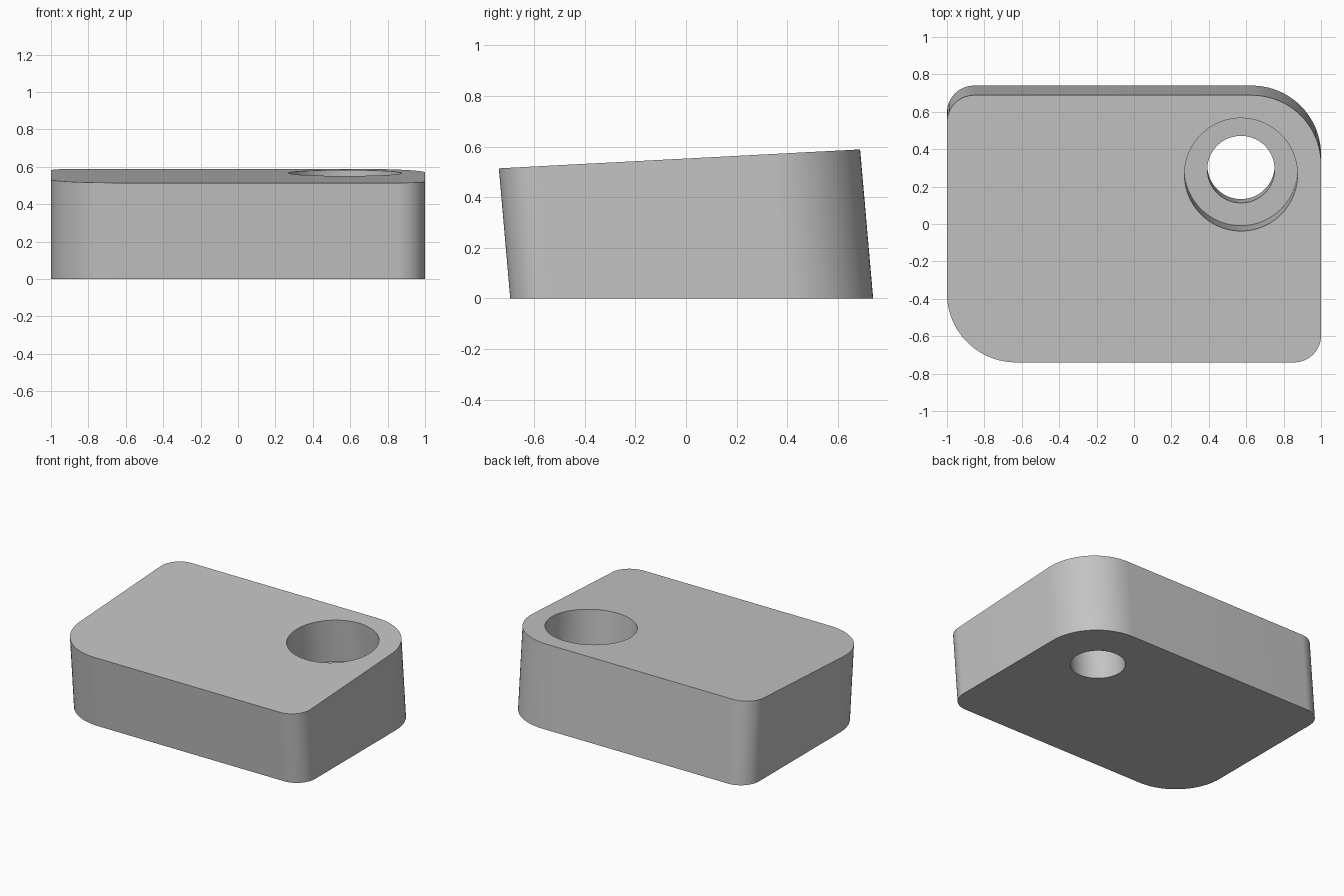
import bpy, bmesh, math
from mathutils import Vector, Matrix

if "Cube" in bpy.data.objects:
    bpy.data.objects.remove(bpy.data.objects["Cube"], do_unlink=True)

LEAN = math.radians(5)      # walls and hole lean towards the front
SLOPE = math.radians(3)     # top face rises towards the back
AXIS = Vector((0, -math.sin(LEAN), math.cos(LEAN)))
FRONT, BACK, HALF_WIDTH = -0.695, 0.74, 1.0
FRONT_HEIGHT = 0.514
BIG, SMALL = 0.37, 0.145    # corner radii

grey = bpy.data.materials.new("plain_grey")
grey.use_nodes = True
grey.diffuse_color = (0.55, 0.55, 0.55, 1)
grey.node_tree.nodes["Principled BSDF"].inputs["Base Color"].default_value = grey.diffuse_color


def rounded_outline(steps=20):
    """Rectangle with two large and two small rounded corners."""
    corners = [(1, BACK, 1, BIG), (-1, BACK, 1, SMALL),
               (-1, FRONT, -1, BIG), (1, FRONT, -1, SMALL)]
    points = []
    for i, (sx, y, sy, r) in enumerate(corners):
        for k in range(steps + 1):
            a = math.pi / 2 * (i + k / steps)
            points.append((sx * (HALF_WIDTH - r) + r * math.cos(a),
                           y - sy * r + r * math.sin(a)))
    return points


def top_point(x, y):
    """Follow the leaning axis from the base up to the sloped top plane."""
    lean, slope = math.tan(LEAN), math.tan(SLOPE)
    z = (FRONT_HEIGHT + (y - FRONT + FRONT_HEIGHT * lean) * slope) / (1 + lean * slope)
    return (x, y - z * lean, z)


def mesh_object(name, bm):
    bmesh.ops.recalc_face_normals(bm, faces=bm.faces)
    mesh = bpy.data.meshes.new(name)
    bm.to_mesh(mesh)
    bm.free()
    mesh.materials.append(grey)
    obj = bpy.data.objects.new(name, mesh)
    bpy.context.collection.objects.link(obj)
    return obj


def cylinder_cutter(name, radius, low, high):
    """Cylinder along the leaning axis, measured from the counterbore floor."""
    floor_centre = Vector((0.572, 0.292, 0.25))
    place = (Matrix.Translation(floor_centre + AXIS * (low + high) / 2)
             @ Matrix.Rotation(LEAN, 4, 'X'))
    bm = bmesh.new()
    bmesh.ops.create_cone(bm, cap_ends=True, segments=96, radius1=radius,
                          radius2=radius, depth=high - low, matrix=place)
    obj = mesh_object(name, bm)
    obj.hide_render = True
    return obj


# Leaning block with a sloped top
bm = bmesh.new()
outline = rounded_outline()
base = [bm.verts.new((x, y, 0)) for x, y in outline]
top = [bm.verts.new(top_point(x, y)) for x, y in outline]
bm.faces.new(base)
bm.faces.new(top)
for i in range(len(base)):
    j = (i + 1) % len(base)
    bm.faces.new((base[i], base[j], top[j], top[i]))
block = mesh_object("wedge_block", bm)
bpy.context.view_layer.objects.active = block
block.select_set(True)

# Wide counterbore, then the narrow through hole
for cutter in (cylinder_cutter("counterbore_cutter", 0.302, 0, 0.6),
               cylinder_cutter("through_hole_cutter", 0.18, -0.5, 0.1)):
    cut = block.modifiers.new("hole", 'BOOLEAN')
    cut.operation = 'DIFFERENCE'
    cut.solver = 'EXACT'
    cut.object = cutter
    bpy.ops.object.modifier_apply(modifier=cut.name)
    bpy.data.objects.remove(cutter, do_unlink=True)

bpy.ops.object.shade_smooth_by_angle(angle=math.radians(30))
